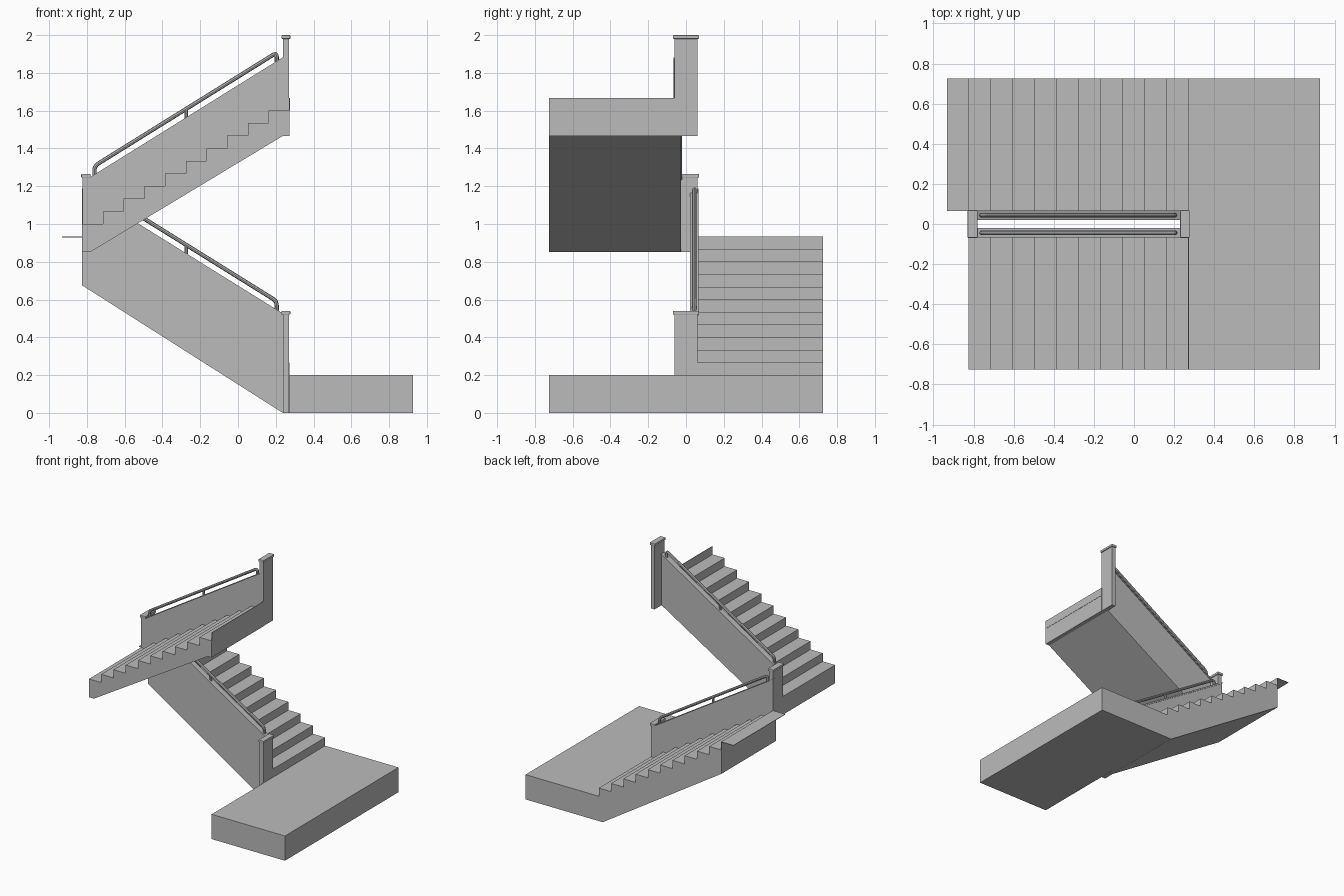
import bpy, bmesh
from mathutils import Vector

if "Cube" in bpy.data.objects:
    bpy.data.objects.remove(bpy.data.objects["Cube"], do_unlink=True)

GREY = (0.5, 0.5, 0.5, 1)
grey = bpy.data.materials.new("plain_grey")
grey.use_nodes = True
grey.diffuse_color = GREY
grey.node_tree.nodes["Principled BSDF"].inputs["Base Color"].default_value = GREY

LEFT, RIGHT = -0.825, 0.272      # ends of both flights
STEPS, RISE = 10, 0.0667
RUN = (RIGHT - LEFT) / STEPS
SLOPE = 0.622                    # pitch of parapets and rails


def finish(name, bm):
    bmesh.ops.recalc_face_normals(bm, faces=bm.faces)
    mesh = bpy.data.meshes.new(name)
    bm.to_mesh(mesh)
    bm.free()
    mesh.materials.append(grey)
    obj = bpy.data.objects.new(name, mesh)
    bpy.context.collection.objects.link(obj)
    return obj


def extrude(name, profile, y0, y1):
    """Extrude an x-z outline from y0 to y1."""
    bm = bmesh.new()
    face = bm.faces.new([bm.verts.new((x, y0, z)) for x, z in profile])
    ext = bmesh.ops.extrude_face_region(bm, geom=[face])["geom"]
    verts = [v for v in ext if isinstance(v, bmesh.types.BMVert)]
    bmesh.ops.translate(bm, verts=verts, vec=(0, y1 - y0, 0))
    return finish(name, bm)


def box(name, x0, x1, y0, y1, z0, z1):
    return extrude(name, [(x0, z0), (x1, z0), (x1, z1), (x0, z1)], y0, y1)


def stairs(x, z, direction):
    """Sawtooth outline climbing from the foot of the first riser."""
    points = [(x, z)]
    for i in range(STEPS):
        z += RISE
        points += [(x, z), (x + direction * RUN, z)]
        x += direction * RUN
    return points


def post(name, x0, x1, z0, z1):
    box(name, x0, x1, -0.062, 0.062, z0, z1 - 0.015)
    cap = box(name + "_cap", x0 - 0.007, x1 + 0.007, -0.069, 0.069, z1 - 0.02, z1)
    bevel = cap.modifiers.new("soft_edge", "BEVEL")
    bevel.width, bevel.segments = 0.004, 2


def tube(name, points, radius):
    curve = bpy.data.curves.new(name, "CURVE")
    curve.dimensions = "3D"
    curve.bevel_depth = radius
    curve.bevel_resolution = 2
    curve.use_fill_caps = True
    spline = curve.splines.new("POLY")
    spline.points.add(len(points) - 1)
    for p, co in zip(spline.points, points):
        p.co = (*co, 1)
    curve.materials.append(grey)
    obj = bpy.data.objects.new(name, curve)
    bpy.context.collection.objects.link(obj)
    bpy.ops.object.select_all(action="DESELECT")
    obj.select_set(True)
    bpy.context.view_layer.objects.active = obj
    bpy.ops.object.convert(target="MESH")
    bpy.ops.object.shade_smooth_by_angle()


def rounded(points, radius):
    """Replace inner corners of a path with short arcs."""
    out = [points[0]]
    for a, b, c in zip(points, points[1:], points[2:]):
        start = b + (a - b).normalized() * radius
        end = b + (c - b).normalized() * radius
        for i in range(6):
            t = i / 5
            out.append(start * (1 - t) ** 2 + b * 2 * t * (1 - t) + end * t ** 2)
    return out + [points[-1]]


def parapet(name, underside, y, x0, x1, top, pitch):
    """Sloped wall with overhanging coping and a handrail on brackets.
    top is the wall height at x = 0; underside runs from x0 to x1."""
    def h(x):
        return top + pitch * x
    extrude(name + "_wall", underside + [(x1, h(x1)), (x0, h(x0))], y - 0.017, y + 0.017)
    extrude(name + "_coping", [(x0, h(x0) - 0.012), (x1, h(x1) - 0.012),
                               (x1, h(x1)), (x0, h(x0))], y - 0.023, y + 0.023)
    lift = 0.045
    a, b = -0.76, 0.205
    path = [Vector((x, y, h(x) + d)) for x, d in ((a, -0.005), (a, lift), (b, lift), (b, -0.005))]
    tube(name + "_handrail", rounded(path, 0.024), 0.011)
    m = -0.275
    tube(name + "_bracket", [(m, y, h(m) - 0.005), (m, y, h(m) + lift)], 0.009)


# Landing
box("landing", RIGHT, 0.927, -0.725, 0.725, 0, 0.2)

# Lower flight, with its thin top tread
lower_bottom = [(LEFT, 0.675), (0.237, 0), (RIGHT, 0)]
extrude("lower_flight", stairs(RIGHT, 0.2, -1) + lower_bottom, 0.06, 0.725)
top = 0.2 + RISE * (STEPS + 1)
box("lower_top_riser", LEFT, LEFT + 0.003, 0.06, 0.725, top - RISE, top)
box("lower_top_tread", -0.932, LEFT + 0.003, 0.065, 0.725, top - 0.004, top)

# Upper flight, with its thin top riser
upper_bottom = [(RIGHT, 1.466), (0.237, 1.466), (-0.78, 0.853), (LEFT, 0.853)]
upper_foot = top
extrude("upper_flight", stairs(LEFT, upper_foot, 1) + upper_bottom, -0.725, -0.06)
top = upper_foot + RISE * (STEPS + 1)
box("upper_top_riser", RIGHT - 0.002, RIGHT + 0.002, -0.725, -0.06, top - RISE, top)

# Parapets and handrails beside the open well
parapet("lower_parapet", lower_bottom[:2], 0.044, LEFT, 0.237, 0.674, -SLOPE)
parapet("upper_parapet", [(-0.79, 0.853), (-0.78, 0.853), (0.237, 1.466)],
        -0.044, -0.79, 0.237, 1.735, SLOPE)

# Newel posts
post("lower_post", 0.237, 0.27, 0, 0.54)
post("middle_post", -0.823, -0.787, 0.853, 1.265)
post("upper_post", 0.237, 0.27, 1.466, 2.0)
